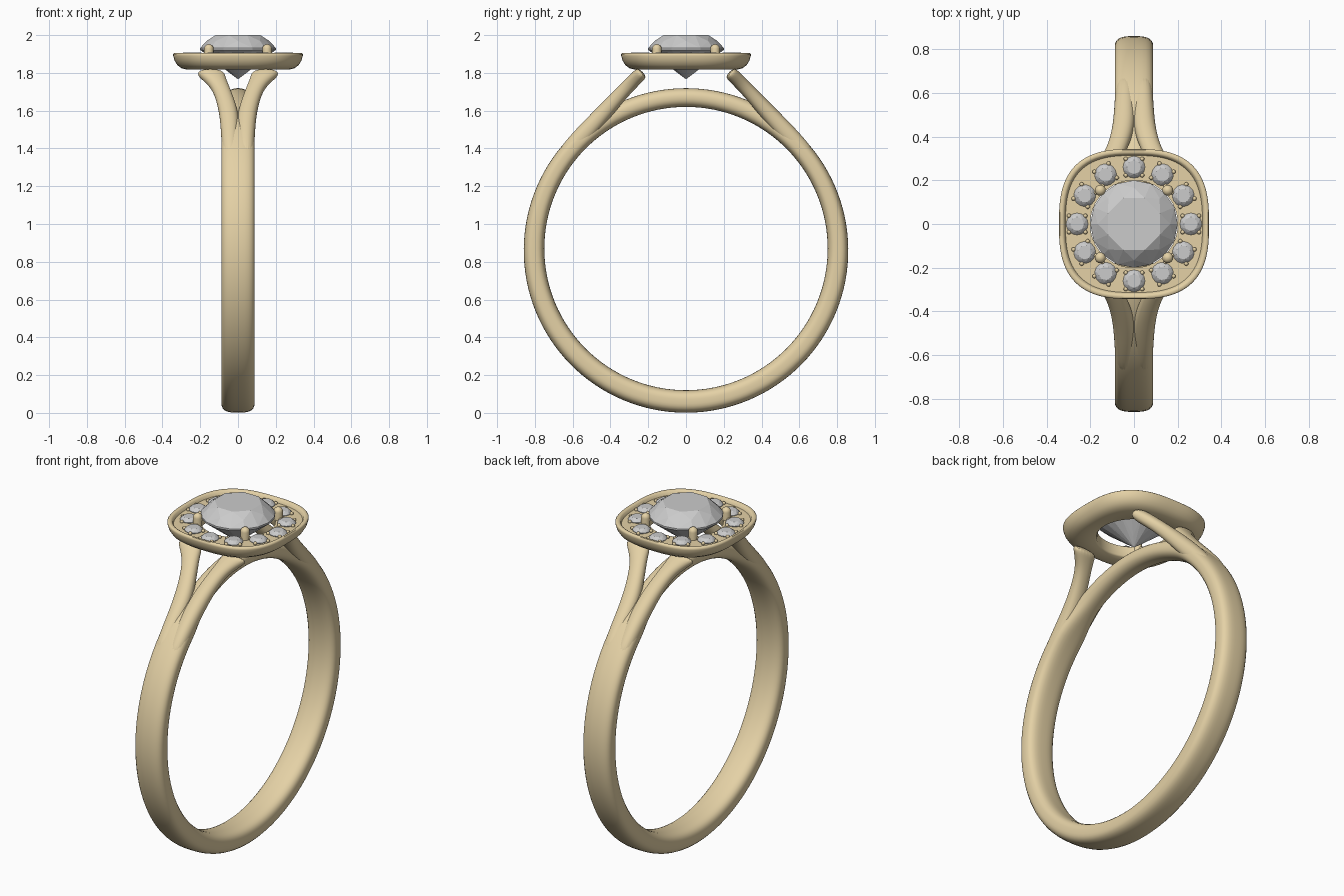
import bpy, bmesh
from math import sin, cos, pi, radians
from mathutils import Vector, Matrix

if "Cube" in bpy.data.objects:
    bpy.data.objects.remove(bpy.data.objects["Cube"])

gold = bpy.data.materials.new("gold")
gold.diffuse_color = (0.78, 0.64, 0.38, 1)
gold.use_nodes = True
gold.node_tree.nodes["Principled BSDF"].inputs["Base Color"].default_value = gold.diffuse_color


def add_object(name, bm, metal=True):
    bmesh.ops.recalc_face_normals(bm, faces=bm.faces)
    me = bpy.data.meshes.new(name)
    bm.to_mesh(me)
    bm.free()
    ob = bpy.data.objects.new(name, me)
    bpy.context.collection.objects.link(ob)
    if metal:
        me.materials.append(gold)
        bpy.ops.object.select_all(action='DESELECT')
        ob.select_set(True)
        bpy.context.view_layer.objects.active = ob
        bpy.ops.object.shade_smooth_by_angle(angle=radians(50))
    return ob


def superellipse(a, b, n, count):
    pts = []
    for i in range(count):
        c, s = cos(2 * pi * i / count), sin(2 * pi * i / count)
        k = (abs(c) ** n + abs(s) ** n) ** (-1 / n)
        pts.append((a * c * k, b * s * k))
    return pts


def loft(bm, rings, closed=False):
    loops = [[bm.verts.new(p) for p in r] for r in rings]
    pairs = list(zip(loops, loops[1:])) + ([(loops[-1], loops[0])] if closed else [])
    for a, b in pairs:
        for i in range(len(a)):
            j = (i + 1) % len(a)
            bm.faces.new((a[i], a[j], b[j], b[i]))
    if not closed:
        bm.faces.new(loops[0])
        bm.faces.new(loops[-1])


# Band: full ring, narrowing to a slim bridge under the head
CZ, R_IN = 0.87, 0.75
bm = bmesh.new()
rings = []
for i in range(128):
    a = 2 * pi * i / 128                      # 0 = top
    up = cos(a)
    thick = 0.109 - 0.010 * up
    f = min(max((up - 0.72) / 0.2, 0), 1)
    f = f * f * (3 - 2 * f)
    w = 0.088 - 0.028 * f
    mid = R_IN + thick / 2
    rings.append([(x, (mid + n) * sin(a), CZ + (mid + n) * up)
                  for x, n in superellipse(w, thick / 2, 3.0 - 0.7 * f, 32)])
loft(bm, rings, closed=True)
add_object("band", bm)

# Split shoulders: run on the 45 degree tangent of the band, forking to the head
# (distance along tangent, x, half width, half thickness, inset)
path = [(-0.15, 0.040, 0.042, 0.042, 0.016), (0.0, 0.042, 0.046, 0.050, 0.002),
        (0.12, 0.043, 0.050, 0.047, 0), (0.22, 0.052, 0.050, 0.043, 0),
        (0.32, 0.074, 0.047, 0.038, 0), (0.40, 0.100, 0.049, 0.036, 0),
        (0.46, 0.133, 0.066, 0.036, 0), (0.50, 0.150, 0.080, 0.036, 0)]
for sy, side in ((-1, "front"), (1, "back")):
    for sx, hand in ((-1, "left"), (1, "right")):
        bm = bmesh.new()
        rings = []
        for t, x, w, h, inset in path:
            ring = []
            for px, pn in superellipse(w, h, 2.3, 20):
                r = 0.86 - inset - h + pn
                ring.append((sx * (x + px), sy * (r - t) * 0.7071, CZ + (r + t) * 0.7071))
            rings.append(ring)
        loft(bm, rings)
        ob = add_object(f"{side}_{hand}_shoulder", bm)
        ob.modifiers.new("smooth", 'SUBSURF').levels = 2
        ob.modifiers["smooth"].render_levels = 2

# Cushion tray with raised rim and open centre: (half size, squareness, z)
tray = [(0.200, 2, 1.884), (0.200, 2, 1.828), (0.208, 2, 1.820), (0.272, 2.6, 1.818),
        (0.300, 2.7, 1.825), (0.322, 2.8, 1.842), (0.336, 2.8, 1.866), (0.343, 2.8, 1.890),
        (0.343, 2.8, 1.899), (0.338, 2.8, 1.905), (0.326, 2.8, 1.905), (0.319, 2.8, 1.900),
        (0.313, 2.8, 1.884)]
bm = bmesh.new()
loft(bm, [[(x, y, z) for x, y in superellipse(a, a, n, 96)] for a, n, z in tray], closed=True)
add_object("halo_tray", bm)


# Round brilliant stones: convex hull of facet rings
def stone(name, loc, s, turn=0.0):
    bm = bmesh.new()

    def ring(r, z, n, off=0.0):
        for i in range(n):
            a = 2 * pi * (i + off) / n + turn
            bm.verts.new((loc[0] + s * r * cos(a), loc[1] + s * r * sin(a), loc[2] + s * z))
    ring(0.64, 0.36, 8)
    ring(0.83, 0.205, 8, 0.5)
    ring(1.0, 0.02, 16)
    ring(1.0, -0.03, 16)
    ring(0.25, -0.62, 8, 0.5)
    ring(0.0, -0.81, 1)
    bmesh.ops.convex_hull(bm, input=bm.verts)
    bmesh.ops.dissolve_limit(bm, angle_limit=radians(1), verts=bm.verts, edges=bm.edges)
    add_object(name, bm, metal=False)


stone("centre_stone", (0, 0, 1.928), 0.2, pi / 8)

beads = bmesh.new()
for k in range(12):
    a = k * pi / 6
    x, y = 0.26 * cos(a), 0.26 * sin(a)
    stone(f"halo_stone_{k + 1}", (x, y, 1.889), 0.05, a)
    for q in range(4):
        b = a + pi / 4 + q * pi / 2
        m = Matrix.Translation((x + 0.053 * cos(b), y + 0.053 * sin(b), 1.889))
        bmesh.ops.create_uvsphere(beads, u_segments=10, v_segments=8, radius=0.010, matrix=m)
add_object("halo_beads", beads)

# Four round-tipped claws holding the centre stone
bm = bmesh.new()
for k in range(4):
    a = pi / 4 + k * pi / 2
    c = Vector((0.218 * cos(a), 0.218 * sin(a), 0))
    prof = [(0.024, 1.85), (0.025, 1.928)] + [
        (0.025 * cos(e), 1.928 + 0.024 * sin(e)) for e in (0.35, 0.7, 1.05, 1.4)]
    loft(bm, [[(c.x + x, c.y + y, z) for x, y in superellipse(r, r, 2, 16)] for r, z in prof])
add_object("claws", bm)
